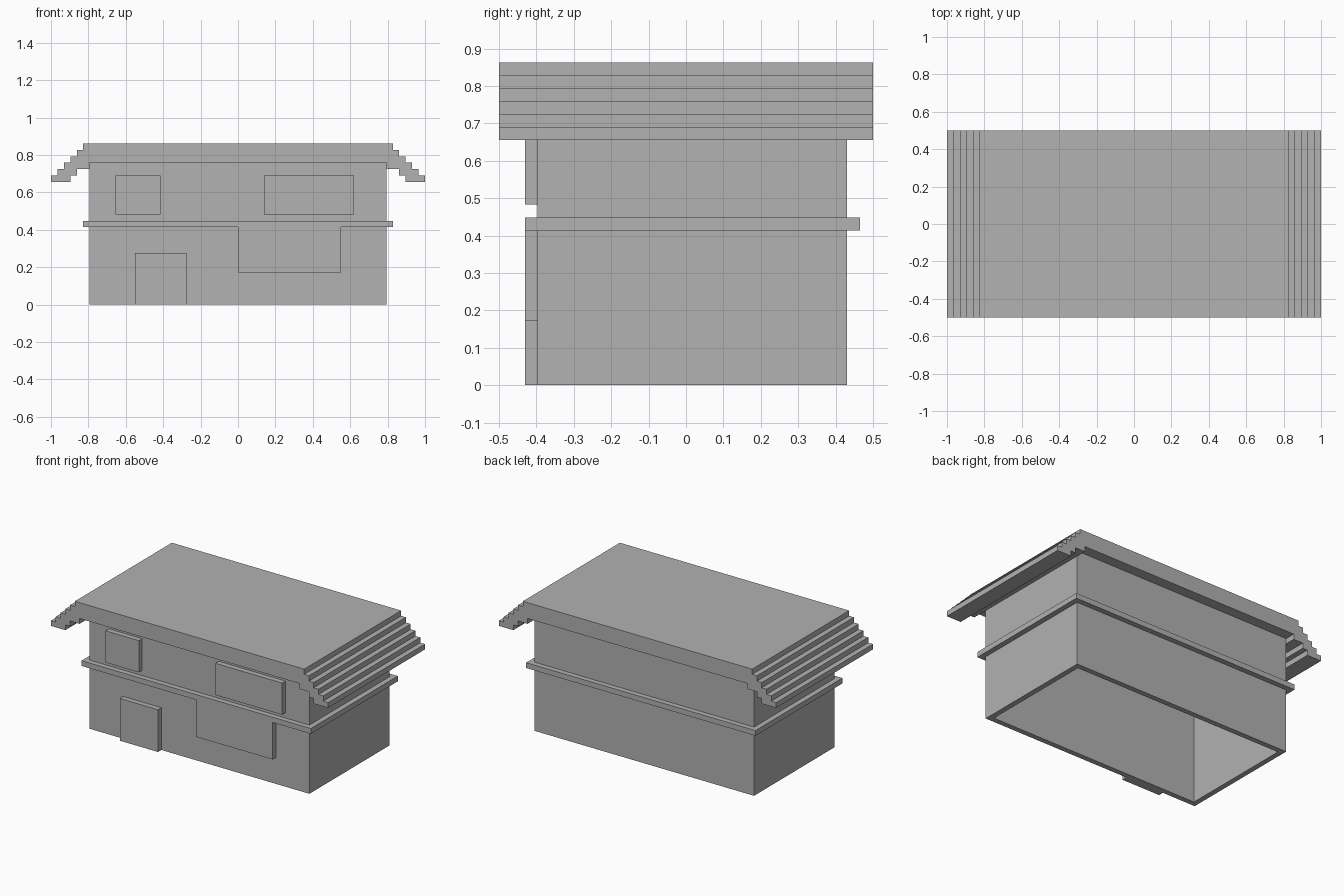
import bpy
import bmesh

cube = bpy.data.objects.get("Cube")
if cube:
    bpy.data.objects.remove(cube, do_unlink=True)

U = 1 / 29  # module: every part sits on this step

grey = bpy.data.materials.new("plain grey")
grey.use_nodes = True
GREY = (0.445, 0.445, 0.445, 1)
grey.diffuse_color = GREY
grey.node_tree.nodes["Principled BSDF"].inputs["Base Color"].default_value = GREY


def finish(name, bm):
    """Scale from modules to units and link the object."""
    bmesh.ops.recalc_face_normals(bm, faces=bm.faces)
    for v in bm.verts:
        v.co *= U
    mesh = bpy.data.meshes.new(name)
    bm.to_mesh(mesh)
    bm.free()
    mesh.materials.append(grey)
    obj = bpy.data.objects.new(name, mesh)
    bpy.context.collection.objects.link(obj)
    return obj


def extrude(bm, faces, offset):
    """Give flat faces thickness along the offset."""
    geom = bmesh.ops.extrude_face_region(bm, geom=faces, use_keep_orig=True)["geom"]
    verts = [g for g in geom if isinstance(g, bmesh.types.BMVert)]
    bmesh.ops.translate(bm, verts=verts, vec=offset)


def frame(name, outer, inner, z0, z1):
    """Rectangular ring; outer and inner are (half width, front y, back y)."""
    bm = bmesh.new()
    loops = []
    for x, front, back in (outer, inner):
        corners = [(-x, front), (x, front), (x, back), (-x, back)]
        loops.append([bm.verts.new((cx, cy, z0)) for cx, cy in corners])
    out, inn = loops
    faces = []
    for i in range(4):
        j = (i + 1) % 4
        faces.append(bm.faces.new((out[i], out[j], inn[j], inn[i])))
    extrude(bm, faces, (0, 0, z1 - z0))
    return finish(name, bm)


def front_panel(name, x0, x1, z0, z1):
    """Raised plate one module thick on the front wall."""
    bm = bmesh.new()
    corners = [(x0, z0), (x1, z0), (x1, z1), (x0, z1)]
    face = bm.faces.new([bm.verts.new((x, -11.5, z)) for x, z in corners])
    extrude(bm, [face], (0, -1, 0))
    return finish(name, bm)


# Hollow walls, open underneath
frame("walls", (23, -11.5, 12.5), (22, -10.5, 11.5), 0, 22)

# Ledge running around the house between the storeys
frame("storey_ledge", (24, -12.5, 13.5), (23, -11.5, 12.5), 12, 13)

# Door, windows and lower shop front
front_panel("door", -16, -8, 0, 8)
front_panel("lower_window", 0, 16, 5, 12)
front_panel("upper_window_right", -19, -12, 14, 20)
front_panel("upper_window_left", 4, 18, 14, 20)

# Roof with stepped eaves: half profile, mirrored, then extruded in depth
half = []
for step in range(6):
    half += [(24 + step, 25 - step), (24 + step, 24 - step)]
half += [(26, 19), (26, 20), (25, 20), (25, 21), (23, 21), (23, 22)]
profile = half + [(-x, z) for x, z in reversed(half)]
bm = bmesh.new()
end = bm.faces.new([bm.verts.new((x, -14.5, z)) for x, z in profile])
extrude(bm, [end], (0, 29, 0))
finish("stepped_roof", bm)
